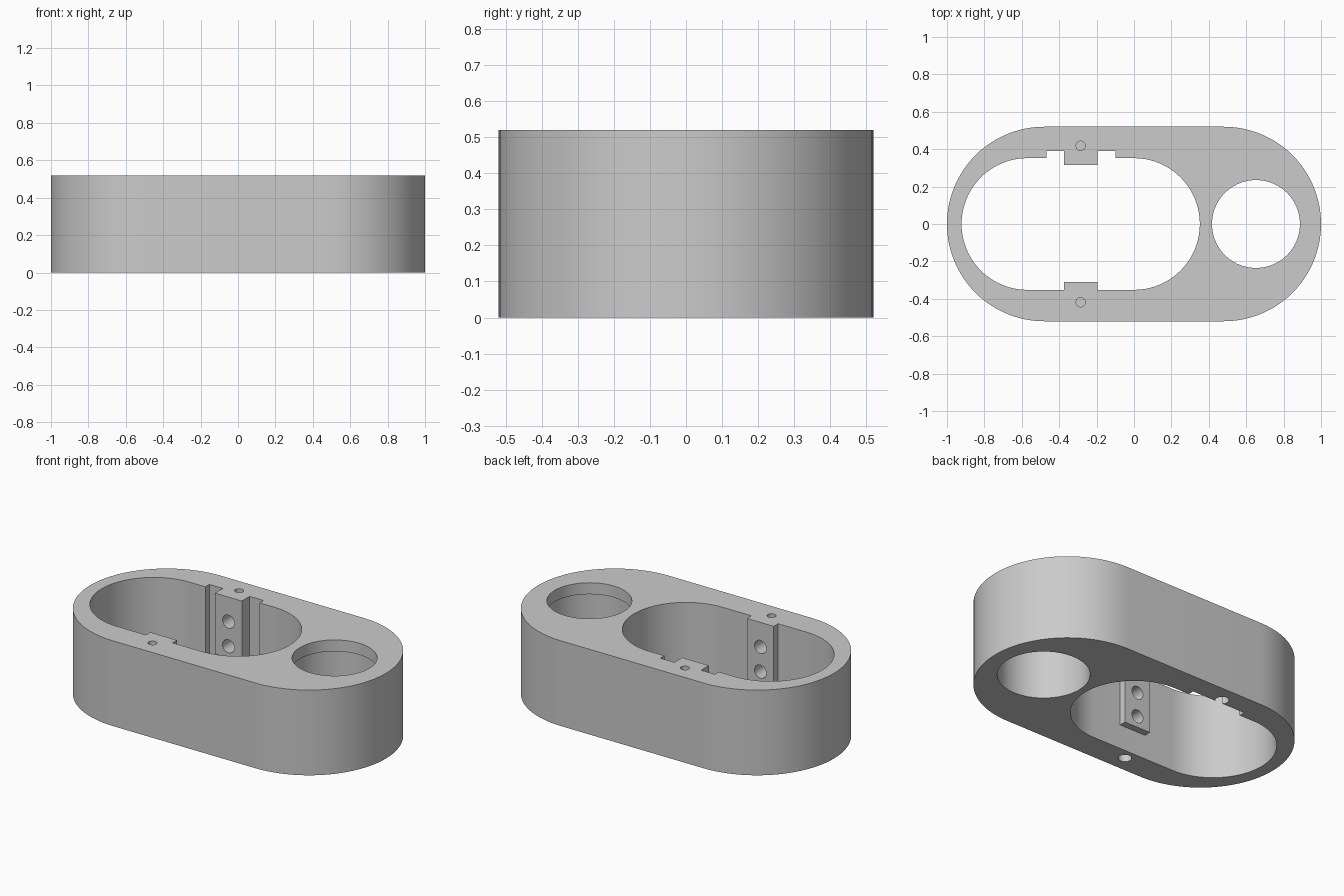
import bpy, bmesh
from math import pi, cos, sin, radians
from mathutils import Matrix

if "Cube" in bpy.data.objects:
    bpy.data.objects.remove(bpy.data.objects["Cube"], do_unlink=True)

H = 0.52          # body height
MID = -0.285      # x of the mounting blocks

grey = bpy.data.materials.new("plain grey")
grey.use_nodes = True
grey.diffuse_color = (0.6, 0.6, 0.6, 1)
grey.node_tree.nodes["Principled BSDF"].inputs["Base Color"].default_value = grey.diffuse_color


def add_object(name, bm):
    mesh = bpy.data.meshes.new(name)
    bmesh.ops.recalc_face_normals(bm, faces=bm.faces)
    bm.to_mesh(mesh)
    bm.free()
    mesh.materials.append(grey)
    ob = bpy.data.objects.new(name, mesh)
    bpy.context.collection.objects.link(ob)
    return ob


def slot(name, x0, x1, r, z0, z1, n=48):
    """Upright prism with two round ends centred on x0 and x1."""
    bm = bmesh.new()
    ring = []
    for cx, start in ((x1, -pi / 2), (x0, pi / 2)):
        for i in range(n + 1):
            a = start + pi * i / n
            ring.append(bm.verts.new((cx + r * cos(a), r * sin(a), z0)))
    face = bm.faces.new(ring)
    new = bmesh.ops.extrude_face_region(bm, geom=[face])["geom"]
    top = [v for v in new if isinstance(v, bmesh.types.BMVert)]
    bmesh.ops.translate(bm, verts=top, vec=(0, 0, z1 - z0))
    return add_object(name, bm)


def rod(name, centre, r, length, along_y=False, n=32):
    bm = bmesh.new()
    turn = Matrix.Rotation(pi / 2, 4, "X") if along_y else Matrix()
    bmesh.ops.create_cone(bm, cap_ends=True, segments=n, radius1=r, radius2=r,
                          depth=length, matrix=Matrix.Translation(centre) @ turn)
    return add_object(name, bm)


def box(name, x, y, z):
    bm = bmesh.new()
    bmesh.ops.create_cube(bm, size=1)
    for v in bm.verts:
        v.co = [lo + (c + 0.5) * (hi - lo) for c, (lo, hi) in zip(v.co, (x, y, z))]
    return add_object(name, bm)


def combine(target, tool, operation="DIFFERENCE"):
    """Apply a boolean and discard the tool."""
    mod = target.modifiers.new("boolean", "BOOLEAN")
    mod.operation, mod.object, mod.solver = operation, tool, "EXACT"
    bpy.context.view_layer.objects.active = target
    bpy.ops.object.modifier_apply(modifier=mod.name)
    bpy.data.objects.remove(tool, do_unlink=True)


# Body with round ends
body = slot("housing_body", -0.48, 0.48, 0.52, 0, H)

# Long cavity and the shallow recess in its back wall
combine(body, slot("cavity", -0.57, 0.0, 0.352, -0.1, H + 0.1))
combine(body, box("recess", (-0.467, -0.10), (0.2, 0.39), (-0.1, H + 0.1)))

# Round opening, wider below a thin top lip
combine(body, rod("lip_opening", (0.652, 0, 0.3), 0.235, 1, n=96))
combine(body, rod("wide_bore", (0.652, 0, 0.2), 0.257, 0.5, n=96))

# Mounting blocks on both cavity walls, stopping above the floor
for y in ((0.315, 0.41), (-0.40, -0.31)):
    combine(body, box("mounting_block", (MID - 0.09, MID + 0.09), y, (0.15, H)), "UNION")

# Screw holes: two in each block face, one above and one below
for side in (1, -1):
    for z in (0.22, 0.37):
        combine(body, rod("side_hole", (MID, side * 0.355, z), 0.04, 0.15, True))
    combine(body, rod("top_hole", (MID, side * 0.418, H), 0.025, 0.16))
    combine(body, rod("bottom_hole", (MID, side * 0.418, 0), 0.038, 0.24))

# Smooth the curved walls and keep the edges sharp
bpy.ops.object.select_all(action="DESELECT")
body.select_set(True)
bpy.context.view_layer.objects.active = body
bpy.ops.object.shade_smooth_by_angle(angle=radians(30))
